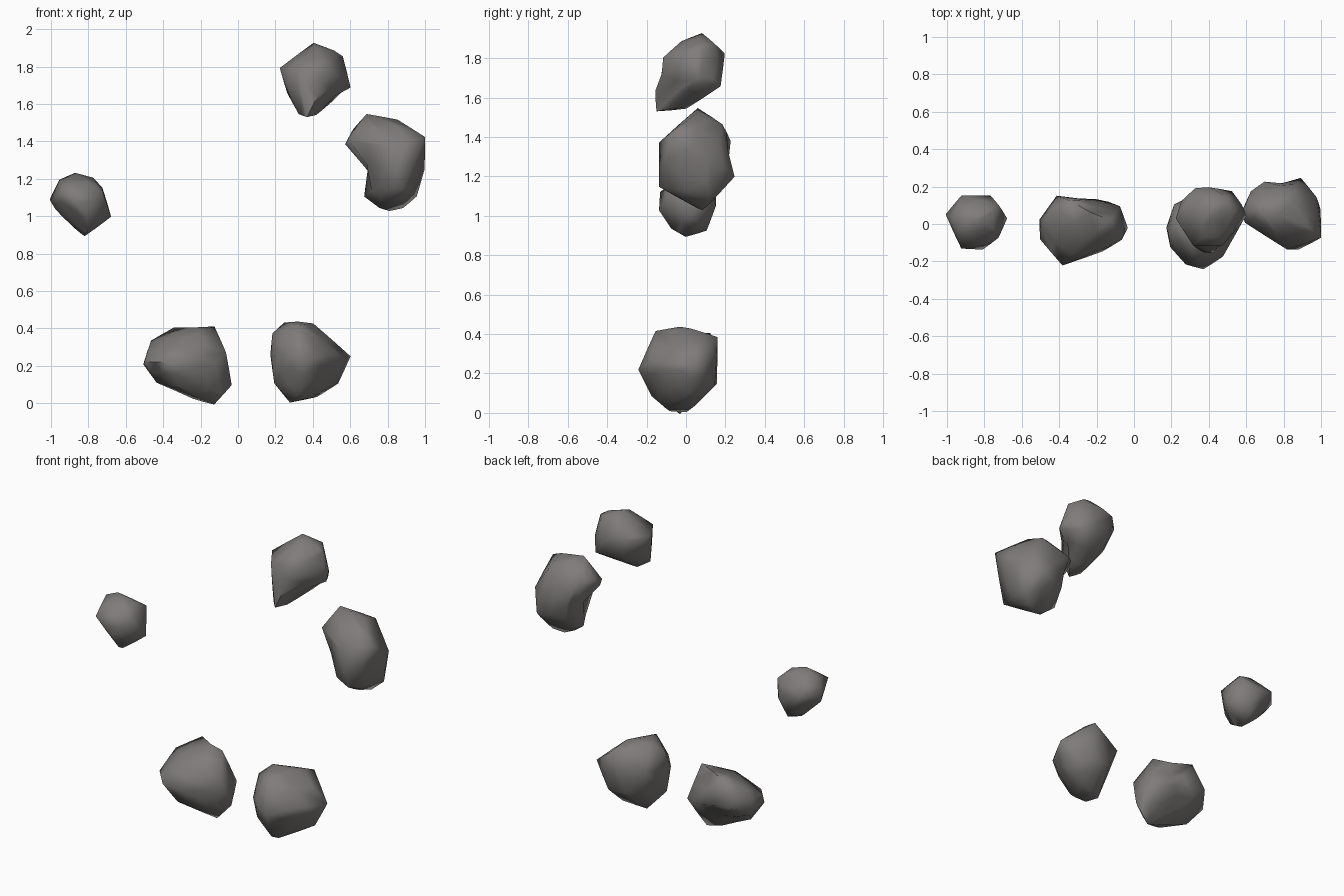
import bpy, bmesh, math
from mathutils import Vector

stone = bpy.data.materials.new("warm grey stone")
stone.diffuse_color = (0.21, 0.2, 0.195, 1)


def rock(name, corners, dents=()):
    """Hull around a few corners, rounded a little, then soft dents (centre, radius, push)."""
    bm = bmesh.new()
    for c in corners:
        bm.verts.new(c)
    bmesh.ops.convex_hull(bm, input=bm.verts[:])
    bmesh.ops.delete(bm, geom=[v for v in bm.verts if not v.link_faces], context='VERTS')
    bmesh.ops.recalc_face_normals(bm, faces=bm.faces[:])
    bm.normal_update()
    # bulge the middle of each edge slightly outwards
    old = set(bm.verts)
    bmesh.ops.subdivide_edges(bm, edges=bm.edges[:], cuts=1, use_grid_fill=True)
    bmesh.ops.triangulate(bm, faces=bm.faces[:])
    bm.normal_update()
    for v in bm.verts:
        if v not in old:
            v.co += v.normal * 0.007
    for centre, radius, push in dents:
        for v in bm.verts:
            d = (v.co - Vector(centre)).length / radius
            if d < 1:
                v.co += Vector(push) * (1 - d * d)
    bmesh.ops.recalc_face_normals(bm, faces=bm.faces[:])
    mesh = bpy.data.meshes.new(name)
    bm.to_mesh(mesh)
    bm.free()
    mesh.materials.append(stone)
    ob = bpy.data.objects.new(name, mesh)
    bpy.context.collection.objects.link(ob)
    bpy.ops.object.select_all(action='DESELECT')
    ob.select_set(True)
    bpy.context.view_layer.objects.active = ob
    bpy.ops.object.shade_smooth_by_angle(angle=math.radians(75))


# small rock floating on the left
rock("small_left_rock", [
    (-1, .05, 1.09), (-.95, .02, 1.19), (-.87, .02, 1.225), (-.78, .03, 1.2),
    (-.73, .1, 1.15), (-.685, .03, 1.0), (-.82, 0, .90), (-.92, .145, 1.1),
    (-.77, .145, 1.05), (-.92, -.125, 1.12), (-.81, -.13, 1.03),
    (-.73, -.07, 1.13), (-.8, .1, .93), (-.97, .02, 1.04),
    (-.8, -.07, .94), (-.88, .05, .95)])

# lower left rock, hollowed underneath at the back
rock("lower_left_rock", [
    (-.5, .02, .21), (-.495, -.08, .22), (-.46, .03, .33), (-.34, .12, .40),
    (-.13, .02, .405), (-.07, -.08, .27), (-.04, -.02, .10), (-.13, -.03, 0),
    (-.24, -.02, .03), (-.43, -.04, .115), (-.41, .145, .25), (-.2, .135, .2),
    (-.08, .09, .2), (-.38, -.215, .22), (-.17, -.14, .15), (-.28, -.1, .35),
    (-.3, .1, .1), (-.32, -.15, .1)],
    [((-.28, .1, .1), .15, (0, -.05, .04)), ((-.2, .1, .34), .1, (0, -.03, -.01))])

# lower right rock
rock("lower_right_rock", [
    (.18, -.02, .26), (.19, -.05, .37), (.25, 0, .425), (.32, -.03, .43),
    (.40, .03, .42), (.595, .05, .25), (.53, .02, .11), (.42, .04, .04),
    (.28, 0, .01), (.20, -.08, .11), (.28, -.21, .27), (.37, -.235, .22),
    (.47, -.17, .26), (.43, .155, .38), (.32, .15, .15), (.22, .1, .3),
    (.32, -.15, .41), (.34, -.17, .09), (.45, .14, .14), (.2, -.12, .25),
    (.3, -.08, .015), (.5, -.1, .18), (.36, -.1, .03)])

# bean-shaped rock on the right
rock("bean_rock", [
    (.58, .06, 1.385), (.62, .1, 1.46), (.69, .06, 1.54), (.85, .05, 1.51),
    (.995, -.07, 1.42), (.99, .08, 1.25), (.95, .12, 1.11), (.88, .1, 1.05),
    (.81, .08, 1.035), (.76, .05, 1.05), (.68, .08, 1.11), (.63, .17, 1.4),
    (.70, .22, 1.38), (.89, .24, 1.2), (.85, .18, 1.46), (.82, -.13, 1.37),
    (.88, -.13, 1.15), (.76, -.09, 1.4), (.76, -.07, 1.16), (.72, .19, 1.18),
    (.6, .01, 1.4), (.97, .14, 1.3)],
    [((.63, .08, 1.25), .14, (.07, 0, 0)), ((.79, .24, 1.3), .1, (0, -.02, 0))])

# top rock with a hollow underside and a hanging point
rock("top_rock", [
    (.23, .03, 1.79), (.405, .08, 1.92), (.51, .06, 1.88), (.555, .07, 1.85),
    (.595, .04, 1.69), (.46, -.04, 1.56), (.37, -.145, 1.535), (.33, -.1, 1.55),
    (.27, .03, 1.66), (.33, .185, 1.8), (.40, .19, 1.82), (.52, .17, 1.66),
    (.47, -.11, 1.8), (.32, -.11, 1.78), (.34, .15, 1.65), (.42, -.15, 1.64),
    (.5, .14, 1.87), (.35, 0, 1.55), (.57, .1, 1.73), (.26, .12, 1.77), (.42, -.02, 1.88)],
    [((.53, -.06, 1.6), .12, (-.02, .02, .03)), ((.4, -.16, 1.72), .09, (0, .02, 0))])
